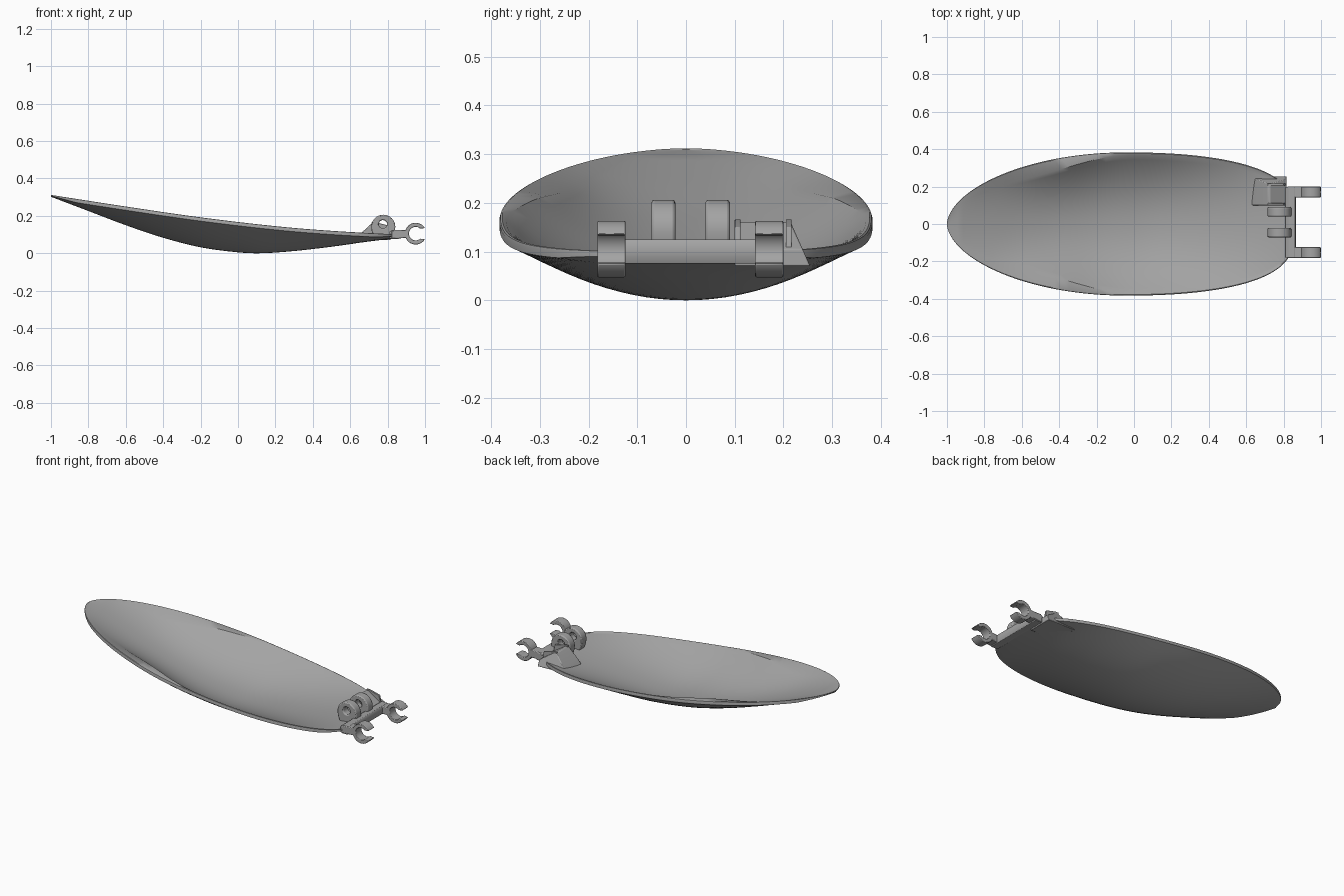
import bpy, bmesh, math

cube = bpy.data.objects.get("Cube")
if cube:
    bpy.data.objects.remove(cube, do_unlink=True)

grey = bpy.data.materials.new("light_grey")
grey.use_nodes = True
grey.diffuse_color = (0.37, 0.37, 0.37, 1)
grey.node_tree.nodes["Principled BSDF"].inputs["Base Color"].default_value = (0.37, 0.37, 0.37, 1)


def finish(name, bm, bevel=0.0):
    bmesh.ops.remove_doubles(bm, verts=bm.verts, dist=1e-5)
    bmesh.ops.recalc_face_normals(bm, faces=bm.faces)
    mesh = bpy.data.meshes.new(name)
    bm.to_mesh(mesh)
    bm.free()
    mesh.materials.append(grey)
    obj = bpy.data.objects.new(name, mesh)
    bpy.context.collection.objects.link(obj)
    bpy.ops.object.select_all(action='DESELECT')
    obj.select_set(True)
    bpy.context.view_layer.objects.active = obj
    bpy.ops.object.shade_smooth_by_angle(angle=math.radians(32))
    if bevel:
        mod = obj.modifiers.new("soft_edges", 'BEVEL')
        mod.width, mod.segments, mod.limit_method = bevel, 2, 'ANGLE'
        mod.angle_limit = math.radians(40)
    return obj


def curve(table, x):
    """Smooth interpolation through (x, value) pairs."""
    n = len(table)
    i = max(j for j in range(n - 1) if table[j][0] <= x or j == 0)
    slope = lambda j: ((table[min(j + 1, n - 1)][1] - table[max(j - 1, 0)][1])
                       / (table[min(j + 1, n - 1)][0] - table[max(j - 1, 0)][0]))
    (x0, v0), (x1, v1) = table[i], table[i + 1]
    h = x1 - x0
    t = (x - x0) / h
    return ((2*t**3 - 3*t**2 + 1)*v0 + (t**3 - 2*t**2 + t)*h*slope(i)
            + (3*t**2 - 2*t**3)*v1 + (t**3 - t**2)*h*slope(i + 1))


def smooth(t):
    t = min(max(t, 0), 1)
    return t * t * (3 - 2 * t)


# Hull shell: lofted cross-sections with a rounded rim
RIM = [(-1, .312), (-.6, .25), (-.2, .192), (.2, .145), (.5, .12), (.86, .1)]
KEEL = [(-1, .302), (-.8, .226), (-.6, .15), (-.4, .083), (-.2, .032), (0, .005),
        (.12, 0), (.3, .012), (.5, .035), (.7, .063), (.86, .082)]
PEAK = -.04


def half_width(x):
    if x < PEAK:
        return .383 * max(0, 1 - ((PEAK - x) / .96)**2)**.56
    return .383 * max(0, 1 - ((x - PEAK) / .9)**2.2)**.3


def half_section(x):
    w, rim, keel = half_width(x), curve(RIM, x), curve(KEEL, x)
    depth = rim - keel
    edge = min(.02, depth * .5)
    floor = keel + min(.018, depth * .7)
    bow = smooth(-x / .6)
    lip = w * (.035 + .19 * bow)
    drop = .003 + (rim - floor) * .35 * smooth((-x - .3) / .5)
    inner, top = w - lip, rim - min(drop, (rim - floor) * .4)
    steps = [i / 14 for i in range(15)]
    pts = [(w * s, keel + (depth - edge) * s**2) for s in steps]
    pts += [(w, rim - edge * .35), (w * .995, rim - edge * .08), (w * .985, rim)]
    pts += [(inner * s, floor + (top - floor) * s**2.2) for s in reversed(steps)]
    return pts


bm = bmesh.new()
N = 72
rings = []
for i in range(N + 1):
    x = -.07 - .93 * math.cos(math.pi * i / N)
    x = min(max(x, -1), .86)
    half = half_section(x)
    loop = half + [(-y, z) for y, z in reversed(half)]
    rings.append([bm.verts.new((x, y, z)) for y, z in loop])
for a, b in zip(rings, rings[1:]):
    for j in range(len(a)):
        k = (j + 1) % len(a)
        bm.faces.new((a[j], a[k], b[k], b[j]))
finish("hull_shell", bm)


def strip(name, outer, inner, y0, y1, closed, bevel):
    """Solid band between two paired x-z outlines, extruded along y."""
    bm = bmesh.new()
    rows = [[bm.verts.new((p[0], y, p[1])) for p in line]
            for line, y in ((outer, y0), (outer, y1), (inner, y1), (inner, y0))]
    n = len(outer)
    for i in range(n if closed else n - 1):
        k = (i + 1) % n
        for a, b in zip(rows, rows[1:] + rows[:1]):
            bm.faces.new((a[i], a[k], b[k], b[i]))
    if not closed:
        for i in (0, n - 1):
            bm.faces.new([r[i] for r in rows])
    return finish(name, bm, bevel)


def prism(name, outline, y0, y1, bevel, flare=0):
    """x-z outline extruded along y; flare widens the low points on the +y side."""
    bm = bmesh.new()
    low = min(z for x, z in outline)
    high = max(z for x, z in outline)
    near = [bm.verts.new((x, y0, z)) for x, z in outline]
    far = [bm.verts.new((x, y1 + flare * (high - z) / (high - low), z)) for x, z in outline]
    bm.faces.new(near)
    bm.faces.new(far)
    for i in range(len(near)):
        k = (i + 1) % len(near)
        bm.faces.new((near[i], near[k], far[k], far[i]))
    return finish(name, bm, bevel)


def arc(cx, cz, r, start, end, n):
    angles = [math.radians(start + (end - start) * i / n) for i in range(n + 1)]
    return [(cx + r * math.cos(a), cz + r * math.sin(a)) for a in angles]


# Pair of open clips with arms
for side, y0, y1 in (("right", -.182, -.124), ("left", .142, .2)):
    strip(side + "_clip", arc(.95, .105, .058, 31, 329, 32),
          arc(.95, .105, .036, 48, 312, 32), y0, y1, False, .003)
    prism(side + "_clip_arm", [(.82, .078), (.91, .082), (.91, .126), (.82, .122)], y0, y1, .004)

# Bar joining the clips
prism("cross_bar", [(.81, .08), (.825, .075), (.86, .075), (.866, .09), (.866, .115),
                    (.86, .125), (.825, .125), (.81, .115)], -.18, .198, .002)

# Pair of hinge lugs with through holes
ring = arc(.777, .142, .064, 0, 360, 40)[:-1]
lug = [(x, z if z >= .142 else max(.08, .142 - (.142 - z) * 1.4)) for x, z in ring]
hole = arc(.775, .155, .022, 0, 360, 40)[:-1]
for side, y0, y1 in (("right", -.071, -.022), ("left", .04, .09)):
    strip(side + "_hinge_lug", lug, hole, y0, y1, True, .006)

# Sloped stop block beside the hinge, with raised side walls
prism("stop_block", [(.63, .075), (.65, .1), (.715, .16), (.73, .16), (.815, .105), (.815, .07)],
      .1, .215, .003, .04)
for i, y in enumerate((.1, .205)):
    prism("stop_wall_%d" % (i + 1), [(.715, .08), (.715, .166), (.735, .166), (.8, .15), (.815, .08)],
          y, y + .012, .002)
